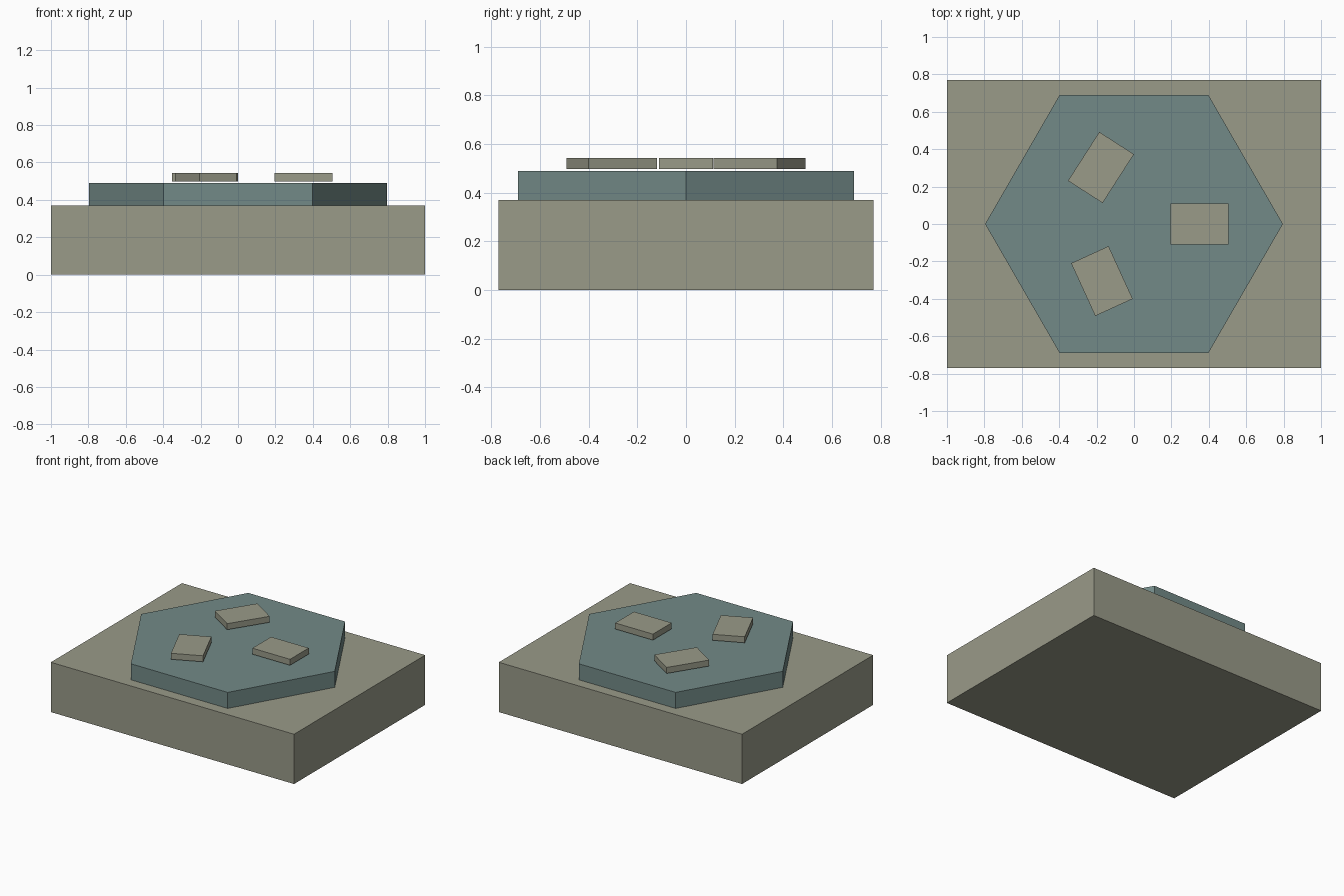
import bpy
import math

if "Cube" in bpy.data.objects:
    bpy.data.objects.remove(bpy.data.objects["Cube"])


def make_material(name, color):
    mat = bpy.data.materials.new(name)
    mat.diffuse_color = (*color, 1.0)
    mat.use_nodes = True
    mat.node_tree.nodes["Principled BSDF"].inputs["Base Color"].default_value = mat.diffuse_color
    return mat


stone = make_material("warm grey", (0.32, 0.325, 0.25))
teal = make_material("dull teal", (0.17, 0.255, 0.245))


def add_box(name, size, center, mat, turn=0.0):
    bpy.ops.mesh.primitive_cube_add(size=1, location=center, rotation=(0, 0, turn))
    obj = bpy.context.object
    obj.name = name
    obj.scale = size
    obj.data.materials.append(mat)
    return obj


BASE_TOP = 0.37
PLATFORM_TOP = 0.489

# Rectangular base slab
add_box("base_slab", (2.0, 1.54, BASE_TOP), (0, 0, BASE_TOP / 2), stone)

# Six-sided platform with corners pointing along x
bpy.ops.mesh.primitive_cylinder_add(
    vertices=6, radius=0.796, depth=PLATFORM_TOP - BASE_TOP,
    location=(0, 0, (BASE_TOP + PLATFORM_TOP) / 2), rotation=(0, 0, math.pi / 6))
platform = bpy.context.object
platform.name = "hexagon_platform"
platform.data.materials.append(teal)

# Three loose tiles in a ring, hovering just above the platform
for i in range(3):
    angle = 2.1 * i
    add_box(f"tile_{i + 1}", (0.31, 0.22, 0.045),
            (0.35 * math.cos(angle), 0.35 * math.sin(angle), 0.52), stone, turn=i)
